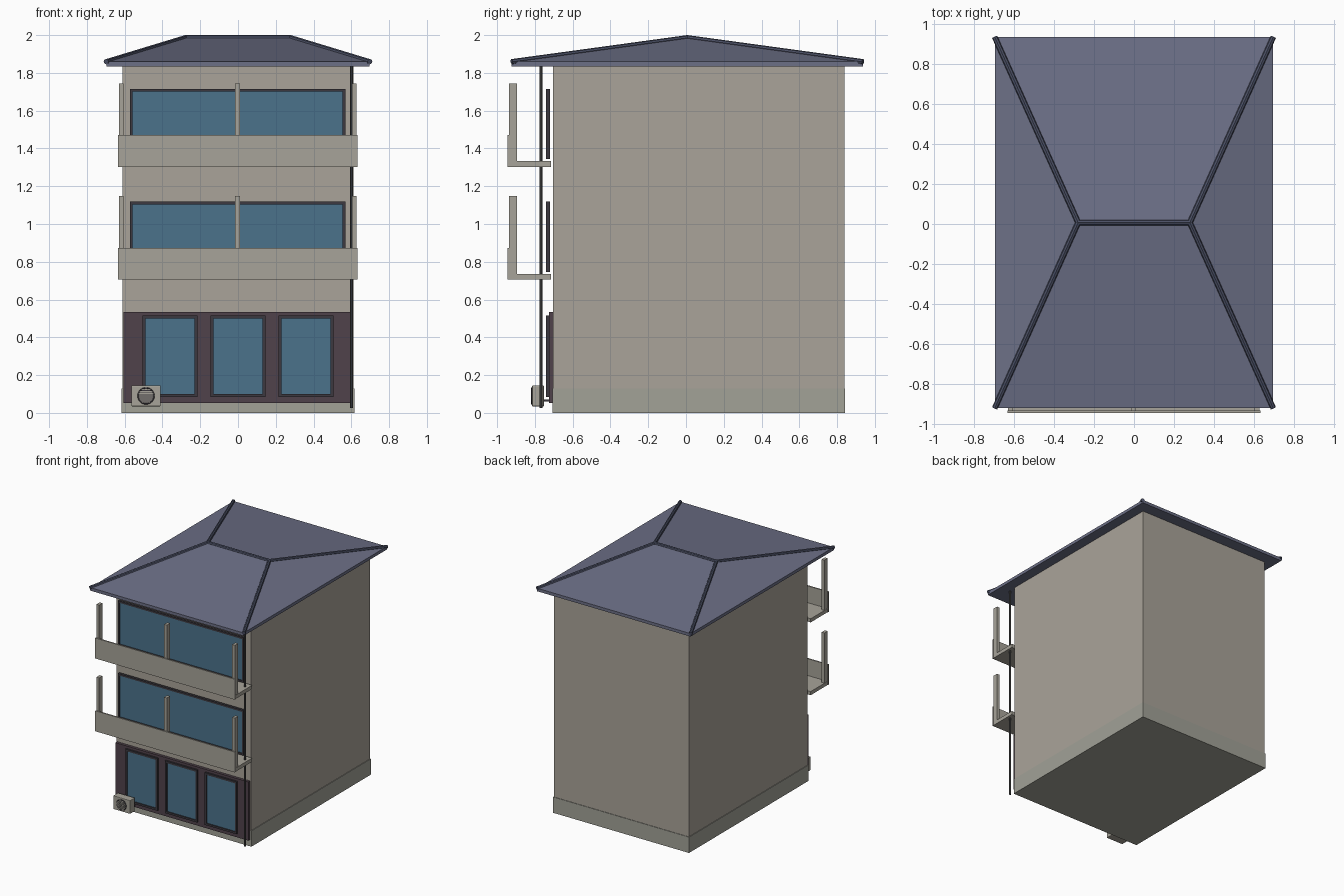
import bpy, bmesh, math
from mathutils import Vector

if "Cube" in bpy.data.objects:
    bpy.data.objects.remove(bpy.data.objects["Cube"])


def mat(name, r, g, b):
    m = bpy.data.materials.new(name)
    m.diffuse_color = (r, g, b, 1)
    m.use_nodes = True
    m.node_tree.nodes["Principled BSDF"].inputs["Base Color"].default_value = m.diffuse_color
    return m


WALL = mat("wall_beige", 0.40, 0.37, 0.32)
TRIM = mat("trim_grey", 0.39, 0.37, 0.32)
PLINTH = mat("plinth_grey", 0.36, 0.36, 0.31)
SHOP = mat("shop_purple", 0.08, 0.055, 0.07)
FRAME = mat("frame_dark", 0.045, 0.04, 0.05)
GLASS = mat("glass_blue", 0.07, 0.17, 0.26)
ROOF = mat("roof_slate", 0.15, 0.16, 0.24)
CAP = mat("cap_slate", 0.07, 0.08, 0.13)
PIPE = mat("pipe_dark", 0.03, 0.03, 0.03)


def finish(name, bm, m):
    bmesh.ops.recalc_face_normals(bm, faces=bm.faces)
    me = bpy.data.meshes.new(name)
    bm.to_mesh(me)
    bm.free()
    ob = bpy.data.objects.new(name, me)
    bpy.context.collection.objects.link(ob)
    me.materials.append(m)
    return ob


def boxes(name, m, *bounds):
    """One object made of boxes, each (x0, x1, y0, y1, z0, z1)."""
    bm = bmesh.new()
    for x0, x1, y0, y1, z0, z1 in bounds:
        vs = bmesh.ops.create_cube(bm, size=1)["verts"]
        for v in vs:
            v.co = Vector((x0 if v.co.x < 0 else x1,
                           y0 if v.co.y < 0 else y1,
                           z0 if v.co.z < 0 else z1))
    return finish(name, bm, m)


def rods(name, m, r, sides, *segments):
    """One object made of cylinders between pairs of points."""
    bm = bmesh.new()
    for a, b in segments:
        a, b = Vector(a), Vector(b)
        d = b - a
        vs = bmesh.ops.create_cone(bm, cap_ends=True, segments=sides, radius1=r,
                                   radius2=r, depth=d.length)["verts"]
        q = d.to_track_quat('Z', 'Y')
        for v in vs:
            v.co = q @ v.co + (a + b) / 2
    return finish(name, bm, m)


def window(name, x0, x1, z0, z1, wall_y, w):
    """Glass pane with a border of four bars standing off the wall."""
    boxes(name + "_glass", GLASS,
          (x0 + w / 2, x1 - w / 2, -0.732, wall_y, z0 + w / 2, z1 - w / 2))
    f, b = -0.74, -0.72
    boxes(name + "_frame", FRAME,
          (x0, x0 + w, f, b, z0, z1), (x1 - w, x1, f, b, z0, z1),
          (x0 + w, x1 - w, f, b, z0, z0 + w), (x0 + w, x1 - w, f, b, z1 - w, z1))


# Main block and plinth
boxes("walls", WALL, (-0.612, 0.612, -0.703, 0.838, 0.005, 1.845))
boxes("plinth", PLINTH, (-0.617, 0.617, -0.707, 0.842, 0, 0.13))

# Shop front with three windows
boxes("shop_front", SHOP, (-0.607, 0.602, -0.726, -0.70, 0.053, 0.535))
for i, x in enumerate((-0.36, 0, 0.36)):
    window(f"shop_window_{i + 1}", x - 0.146, x + 0.146, 0.085, 0.515, -0.72, 0.016)

# Two upper floors: wide window and balcony
for i, z in enumerate((0.705, 1.303)):
    n = f"floor_{i + 2}"
    window(n + "_window", -0.573, 0.568, z + 0.042, z + 0.413, -0.72, 0.015)
    boxes(n + "_balcony_slab", TRIM, (-0.632, 0.63, -0.942, -0.715, z, z + 0.03))
    boxes(n + "_balcony_parapet", TRIM, (-0.635, 0.633, -0.946, -0.935, z, z + 0.168))
    boxes(n + "_balcony_posts", TRIM,
          *[(x - 0.0125, x + 0.0125, -0.937, -0.895, z + 0.03, z + 0.442)
            for x in (-0.618, -0.003, 0.616)])

# Hipped roof: eave slab rising to a short ridge
EX, Y0, Y1, YR, RX = 0.697, -0.923, 0.937, 0.007, 0.28
bm = bmesh.new()
low, top = [[bm.verts.new((x, y, z)) for x, y in
             ((-EX, Y0), (EX, Y0), (EX, Y1), (-EX, Y1))] for z in (1.835, 1.86)]
rl, rr = bm.verts.new((-RX, YR, 1.987)), bm.verts.new((RX, YR, 1.987))
bm.faces.new(low)
for k in range(4):
    j = (k + 1) % 4
    bm.faces.new((low[k], low[j], top[j], top[k]))
bm.faces.new((top[0], top[1], rr, rl))
bm.faces.new((top[1], top[2], rr))
bm.faces.new((top[2], top[3], rl, rr))
bm.faces.new((top[3], top[0], rl))
finish("roof", bm, ROOF)

# Ridge and hip caps
hips = [((sx * RX, YR, 1.986), (sx * (EX + 0.001), y, 1.859))
        for sx in (-1, 1) for y in (Y0, Y1)]
rods("roof_caps", CAP, 0.014, 8, ((-RX, YR, 1.986), (RX, YR, 1.986)), *hips)

# Drain pipe
rods("drain_pipe", PIPE, 0.008, 12, ((0.602, -0.768, 0.025), (0.602, -0.768, 1.838)))

# Air conditioner: case, fan recess, ring, slats, mounting brackets
case = boxes("ac_case", TRIM, (-0.565, -0.41, -0.815, -0.752, 0.035, 0.145))
bev = case.modifiers.new("bevel", 'BEVEL')
bev.width, bev.segments = 0.004, 2
FX, FZ = -0.487, 0.09
rods("ac_fan", FRAME, 0.041, 24, ((FX, -0.812, FZ), (FX, -0.817, FZ)))
bpy.ops.mesh.primitive_torus_add(major_radius=0.042, minor_radius=0.0035,
                                 major_segments=24, minor_segments=6,
                                 location=(FX, -0.818, FZ),
                                 rotation=(math.pi / 2, 0, 0))
ring = bpy.context.object
ring.name = "ac_fan_ring"
ring.data.materials.append(FRAME)
bpy.ops.object.shade_smooth_by_angle()
slats = []
for k in range(-3, 4):
    h = k * 0.011
    w = math.sqrt(0.041 ** 2 - h * h)
    slats.append((FX - w, FX + w, -0.821, -0.816, FZ + h - 0.003, FZ + h + 0.003))
boxes("ac_slats", TRIM, *slats)
boxes("ac_brackets", FRAME, *[(x - 0.006, x + 0.006, -0.755, -0.72, 0.06, 0.072)
                              for x in (-0.54, -0.435)])
